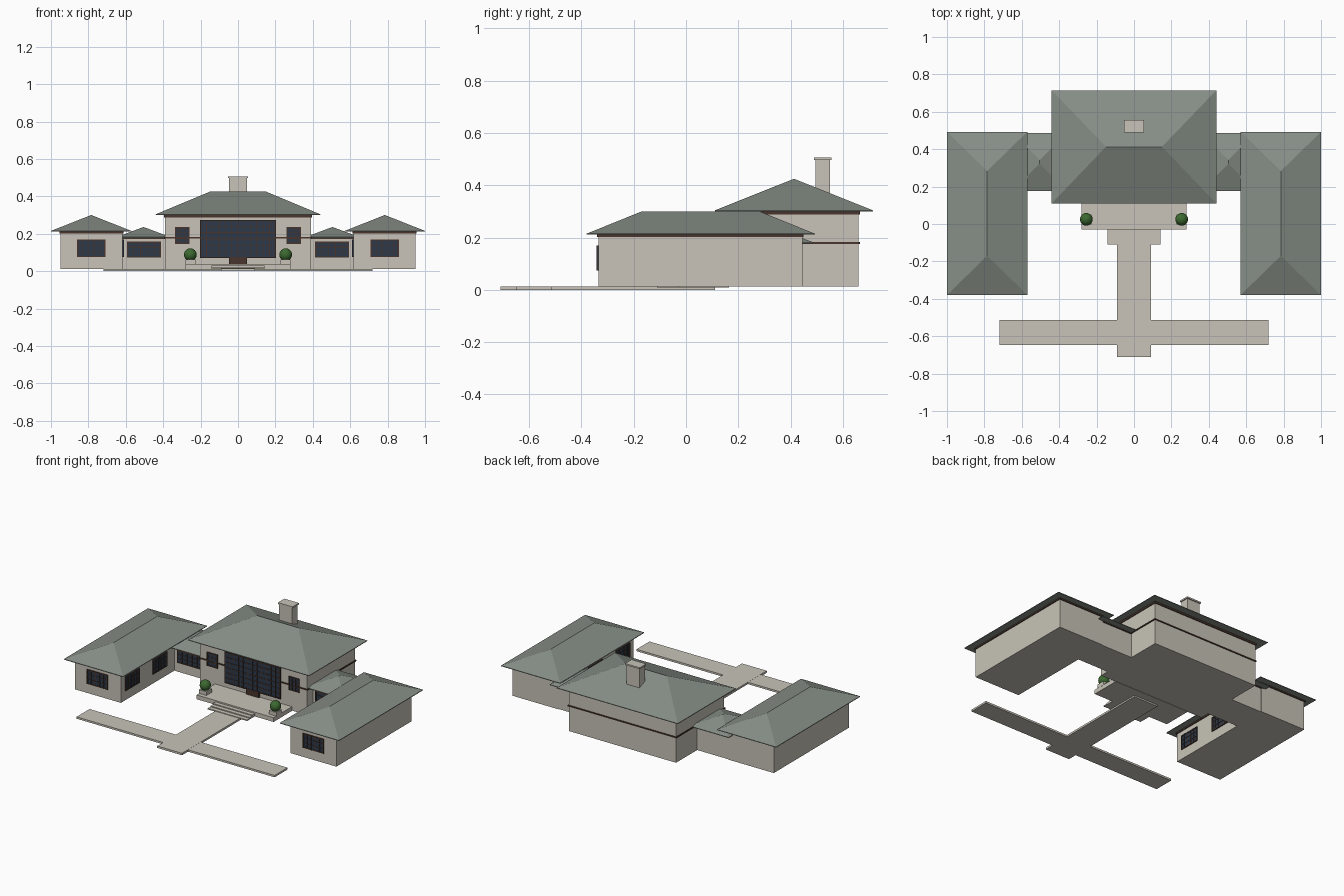
import bpy, bmesh, math
from mathutils import Vector, Matrix

cube = bpy.data.objects.get("Cube")
if cube:
    bpy.data.objects.remove(cube, do_unlink=True)


def material(name, rgb):
    m = bpy.data.materials.new(name)
    m.use_nodes = True
    m.diffuse_color = (*rgb, 1)
    m.node_tree.nodes["Principled BSDF"].inputs["Base Color"].default_value = (*rgb, 1)
    return m


stone = material("warm stone", (0.58, 0.55, 0.48))
slate = material("grey green roof", (0.24, 0.27, 0.24))
timber = material("dark brown timber", (0.065, 0.035, 0.025))
glass = material("dark blue glass", (0.025, 0.04, 0.07))
leaf = material("leaf green", (0.045, 0.14, 0.03))


def finish(name, bm, mat):
    bmesh.ops.recalc_face_normals(bm, faces=bm.faces)
    mesh = bpy.data.meshes.new(name)
    bm.to_mesh(mesh)
    bm.free()
    mesh.materials.append(mat)
    ob = bpy.data.objects.new(name, mesh)
    bpy.context.collection.objects.link(ob)
    return ob


def add_box(bm, x, y, z):
    lo, hi = zip(x, y, z)
    centre = (Vector(lo) + Vector(hi)) / 2
    size = Vector(hi) - Vector(lo)
    bmesh.ops.create_cube(bm, size=1, matrix=Matrix.Translation(centre) @ Matrix.Diagonal((*size, 1)))


def box(name, x, y, z, mat):
    bm = bmesh.new()
    add_box(bm, x, y, z)
    return finish(name, bm, mat)


def band(name, x, y, z, out=0.005):
    """Timber strip that runs round a block of walls."""
    return box(name, (x[0] - out, x[1] + out), (y[0] - out, y[1] + out), z, timber)


def hip_roof(name, x, y, eave, top, ridge_x, ridge_y):
    bm = bmesh.new()
    pts = [(a, b, z) for z in (eave, eave + 0.004) for a, b in
           ((x[0], y[0]), (x[1], y[0]), (x[1], y[1]), (x[0], y[1]))]
    pts += [(a, b, top) for a in set(ridge_x) for b in set(ridge_y)]
    for p in pts:
        bm.verts.new(p)
    bmesh.ops.convex_hull(bm, input=bm.verts[:])
    bmesh.ops.dissolve_limit(bm, angle_limit=0.01, verts=bm.verts[:], edges=bm.edges[:])
    return finish(name, bm, slate)


def window(name, centre, width, height, cols, rows, turn=0, bar=0.004, rim=0.007):
    """Glass plate with a timber frame and glazing bars, facing -y before the turn."""
    pane, frame = bmesh.new(), bmesh.new()
    w, h = width / 2, height / 2
    add_box(pane, (-w, w), (-0.003, 0.002), (-h, h))
    for i in range(cols + 1):
        u = -w + width * i / cols
        t = rim if i in (0, cols) else bar / 2
        add_box(frame, (max(u - t, -w), min(u + t, w)), (-0.006, 0.002), (-h, h))
    for j in range(rows + 1):
        v = -h + height * j / rows
        t = rim if j in (0, rows) else bar / 2
        add_box(frame, (-w, w), (-0.0055, 0.002), (max(v - t, -h), min(v + t, h)))
    for part, bm, mat in (("glass", pane, glass), ("frame", frame, timber)):
        ob = finish(name + "_" + part, bm, mat)
        ob.location = centre
        ob.rotation_euler.z = turn


# Main house
hx, hy = (-0.39, 0.39), (0.16, 0.66)
box("main_walls", hx, hy, (0.012, 0.3), stone)
band("main_belt_trim", hx, hy, (0.175, 0.183))
band("main_eave_trim", hx, hy, (0.288, 0.3))
hip_roof("main_roof", (-0.44, 0.44), (0.11, 0.715), 0.3, 0.425, (-0.15, 0.15), (0.413,))
box("chimney", (-0.047, 0.047), (0.495, 0.55), (0.3, 0.5), stone)
box("chimney_cap", (-0.053, 0.053), (0.49, 0.557), (0.497, 0.507), stone)
window("great_window", (0, 0.154, 0.172), 0.405, 0.205, 12, 6)
box("door", (-0.047, 0.047), (0.148, 0.162), (0.036, 0.075), timber)

# Wings, links and small windows, repeated on both sides
for s, side in ((1, "left"), (-1, "right")):
    def span(a, b):
        return tuple(sorted((s * a, s * b)))

    window(side + "_small_window", (s * 0.297, 0.159, 0.19), 0.077, 0.09, 3, 3)

    wx, wy = span(0.617, 0.95), (-0.335, 0.445)
    box(side + "_wing_walls", wx, wy, (0.012, 0.211), stone)
    band(side + "_wing_eave_trim", wx, wy, (0.202, 0.211))
    hip_roof(side + "_wing_roof", span(0.57, 1.0), (-0.38, 0.493), 0.211, 0.3,
             (s * 0.785,), (-0.17, 0.283))
    window(side + "_wing_front_window", (s * 0.785, -0.336, 0.122), 0.152, 0.095, 5, 3)
    for n, y in enumerate((-0.22, 0.065)):
        window(f"{side}_wing_court_window_{n + 1}", (s * 0.616, y, 0.122), 0.145, 0.095, 5, 3,
               -s * math.pi / 2)

    lx, ly = span(0.38, 0.63), (0.22, 0.441)
    box(side + "_link_walls", lx, ly, (0.012, 0.18), stone)
    band(side + "_link_eave_trim", lx, ly, (0.172, 0.18), 0.004)
    hip_roof(side + "_link_roof", span(0.36, 0.65), (0.177, 0.487), 0.178, 0.236,
             (s * 0.505,), (0.322, 0.342))
    window(side + "_link_window", (s * 0.503, 0.219, 0.115), 0.182, 0.085, 5, 3)

    # Planter with clipped bush
    box(side + "_planter", span(0.227, 0.281), (-0.003, 0.052), (0.036, 0.062), stone)
    bm = bmesh.new()
    bmesh.ops.create_uvsphere(bm, u_segments=20, v_segments=12, radius=0.034,
                              matrix=Matrix.Translation((s * 0.255, 0.025, 0.088)))
    for f in bm.faces:
        f.smooth = True
    finish(side + "_bush", bm, leaf)

# Terrace, steps and paths
box("terrace", (-0.28, 0.28), (-0.03, 0.165), (0.01, 0.038), stone)
for k in range(3):
    box(f"step_{k + 1}", (-0.143, 0.143), (-0.11 + 0.027 * k, -0.02), (0.01, 0.017 + 0.006 * k), stone)
box("main_path", (-0.09, 0.09), (-0.71, 0.11), (0, 0.013), stone)
box("cross_path", (-0.72, 0.72), (-0.648, -0.514), (0, 0.0125), stone)
